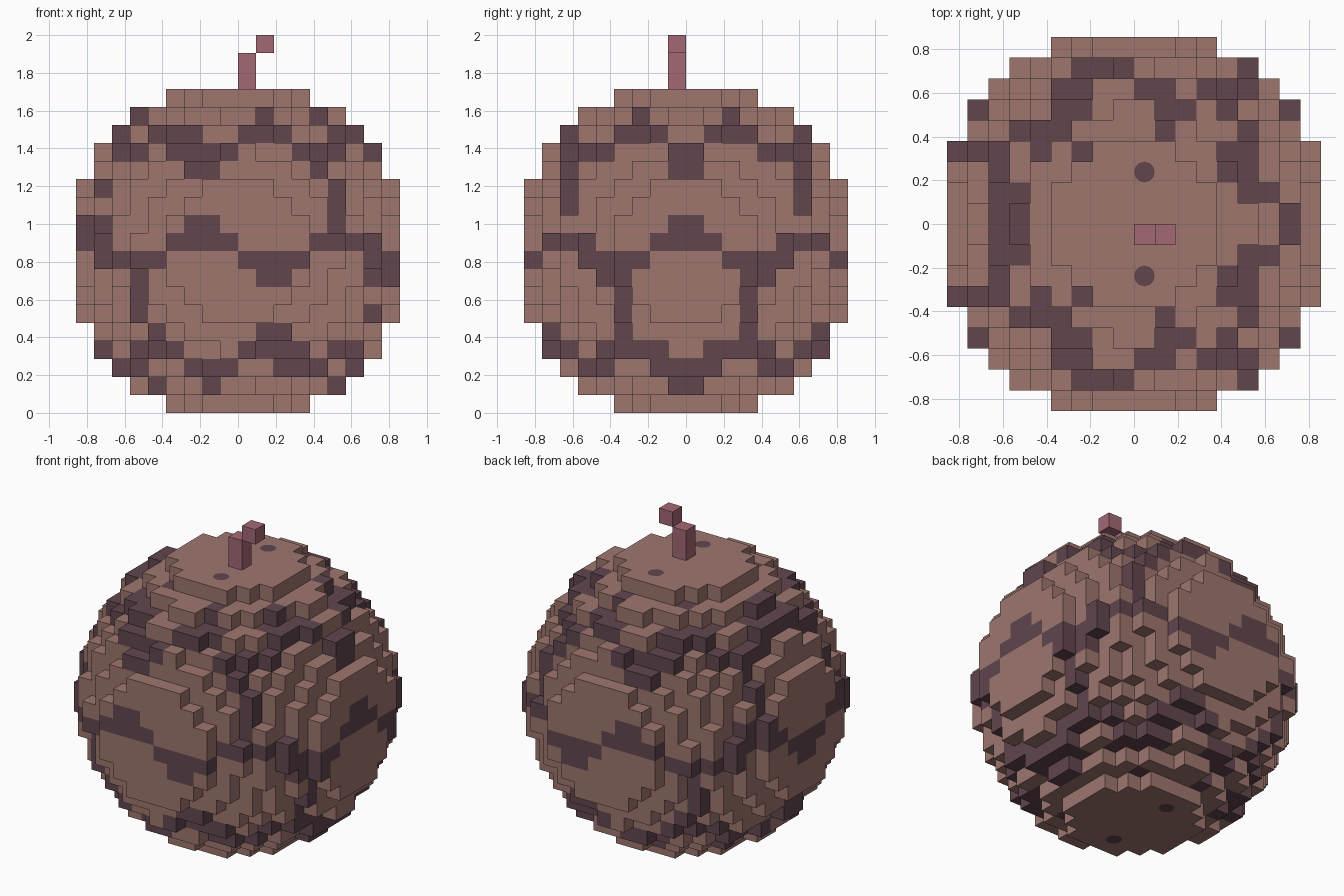
import bpy, bmesh
from mathutils import Vector

if "Cube" in bpy.data.objects:
    bpy.data.objects.remove(bpy.data.objects["Cube"], do_unlink=True)

U = 2 / 21          # edge of one block
HALF = 9            # blocks from the centre to the side
LIMIT = 87          # squared radius of the ball, in blocks


def material(name, r, g, b):
    m = bpy.data.materials.new(name)
    m.use_nodes = True
    m.diffuse_color = (r, g, b, 1)
    m.node_tree.nodes["Principled BSDF"].inputs["Base Color"].default_value = (r, g, b, 1)
    return m


skin = material("dusty brown", .342, .181, .156)
vein = material("dark plum", .119, .061, .076)
wood = material("rose wood", .366, .138, .178)

# Vein patterns: '#' is a dark block.
# Front, upper half, top row first; the lower half is the same turned half round.
FRONT = """
..................
...#......#..#....
..#.###..###...##.
..##.####...##..#.
......##.....#....
.#............#...
..............#...
##....##......#...
##...####....####.
""".split()

# Right side, top row first, from the middle outwards; mirrored in y.
SIDE = """
.........
..#......
.###..#..
#...###..
#.....#..
......#..
......#..
#........
##...###.
..####..#
...##....
...#.....
...#.....
...#...#.
.####..#.
##..##...
#........
.........
""".split()

# Top, from the middle row outwards in y; mirrored in y.
TOP = """
..##............#.
..##..........##..
..#..........##...
###.#.#......##...
...###....#...#...
.#...##...##.#..#.
.....##..##..##...
......###.....#...
..................
""".split()
TOP[6] = ".....##..##.#.#..."


def is_vein(i, j, k):
    """Look the block up in the pattern of the side it mostly faces."""
    p = [abs(c + .5) for c in (i, j, k)]
    c = int(p[1])
    axis = p.index(max(p))
    if axis == 1:
        if k < 0:                      # half turn about the y axis
            i, k = -1 - i, -1 - k
        mark = FRONT[HALF - 1 - k][i + HALF]
    elif axis == 0:
        if i < 0:
            k = -1 - k
        mark = SIDE[HALF - 1 - k][c]
    else:
        if k < 0:
            i = -1 - i
        mark = TOP[c][i + HALF]
    return mark == "#"


def add_object(name, bm, mats):
    me = bpy.data.meshes.new(name)
    bm.to_mesh(me)
    bm.free()
    for m in mats:
        me.materials.append(m)
    ob = bpy.data.objects.new(name, me)
    bpy.context.collection.objects.link(ob)
    return ob


# Ball of blocks, only the outer faces
span = range(-HALF, HALF)
blocks = {(i, j, k) for i in span for j in span for k in span
          if (i + .5) ** 2 + (j + .5) ** 2 + (k + .5) ** 2 < LIMIT}
bm = bmesh.new()
corners = {}


def corner(p):
    if p not in corners:
        corners[p] = bm.verts.new((p[0] * U, p[1] * U, (p[2] + HALF) * U))
    return corners[p]


for b in sorted(blocks):
    for axis in range(3):
        for step in (-1, 1):
            n = list(b)
            n[axis] += step
            if tuple(n) in blocks:
                continue
            quad = []
            for du, dv in ((0, 0), (1, 0), (1, 1), (0, 1)):
                p = list(b)
                p[axis] += step > 0
                p[(axis + 1) % 3] += du
                p[(axis + 2) % 3] += dv
                quad.append(corner(tuple(p)))
            f = bm.faces.new(quad if step > 0 else quad[::-1])
            f.material_index = int(is_vein(*b))
add_object("fruit_body", bm, (skin, vein))

# Round spots on the top and bottom caps
for side, z in ((1, 2 * HALF * U), (-1, 0)):
    for y in (-2.5, 2.5):
        bm = bmesh.new()
        bmesh.ops.create_circle(bm, cap_ends=True, segments=12, radius=U / 2)
        for f in bm.faces:
            if f.normal.z * side < 0:
                f.normal_flip()
        bmesh.ops.translate(bm, verts=bm.verts,
                            vec=Vector((side * U / 2, y * U, z + side * .001)))
        add_object(("top" if side > 0 else "bottom") + "_spot", bm, (vein,))


# Stem: an upright piece with a tip set off to one side
def stem_part(name, column, bottom, height):
    bm = bmesh.new()
    bmesh.ops.create_cube(bm, size=U)
    bmesh.ops.scale(bm, verts=bm.verts, vec=(1, 1, height))
    bmesh.ops.translate(bm, verts=bm.verts,
                        vec=((column + .5) * U, -U / 2, (bottom + height / 2) * U))
    add_object(name, bm, (wood,))


stem_part("stem", 0, 18, 2)
stem_part("stem_tip", 1, 20, 1)
